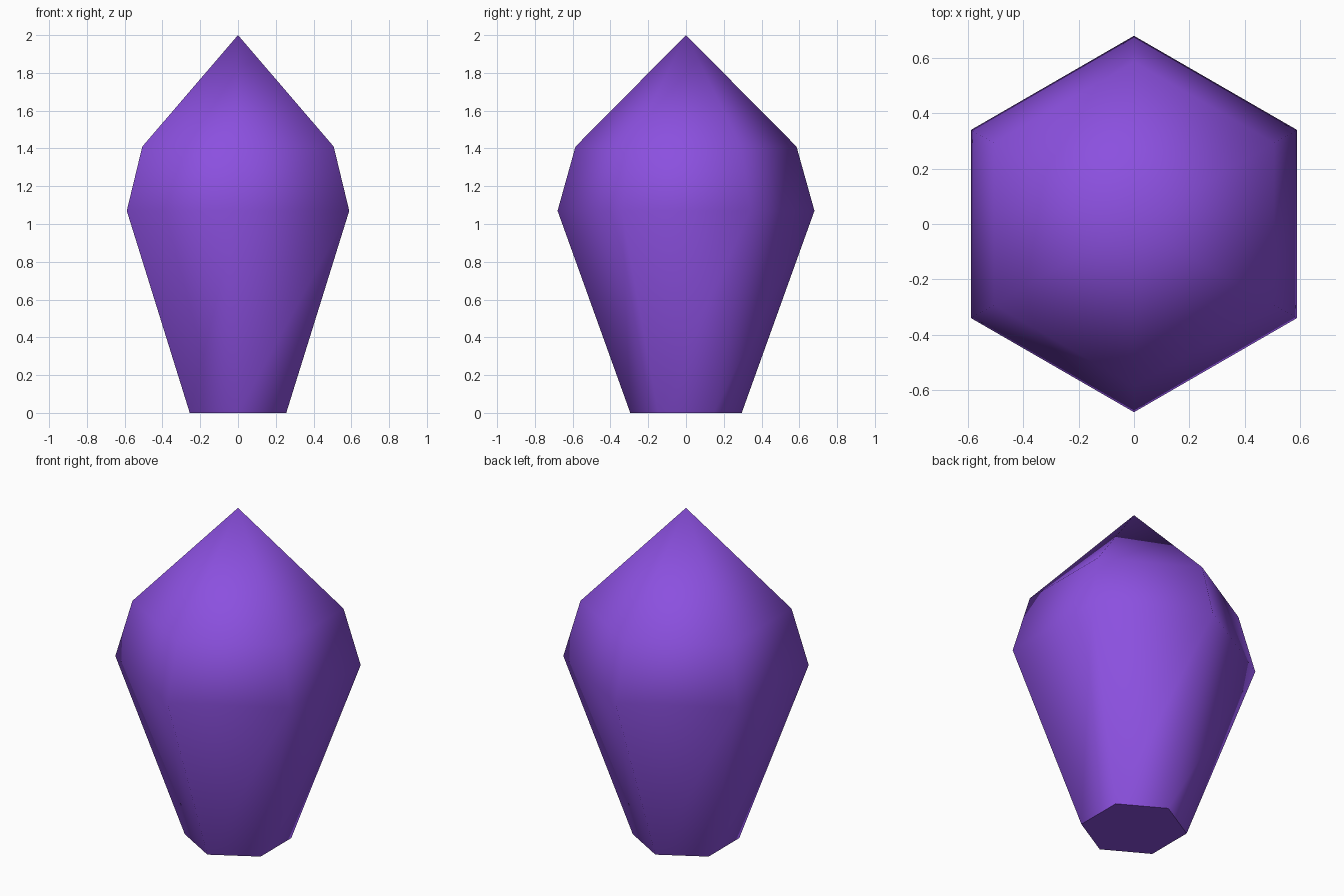
import bpy, bmesh, math

if "Cube" in bpy.data.objects:
    bpy.data.objects.remove(bpy.data.objects["Cube"])

SIDES = 6
# (radius, height) of each hexagonal ring, from the base upward
RINGS = [(0.295, 0.0), (0.68, 1.07), (0.585, 1.41)]
TIP = (0, 0, 2.0)

purple = bpy.data.materials.new("crystal purple")
purple.diffuse_color = (0.26, 0.08, 0.74, 1)
purple.use_nodes = True
purple.node_tree.nodes["Principled BSDF"].inputs["Base Color"].default_value = purple.diffuse_color

bm = bmesh.new()


def ring(radius, z):
    """Hexagon with corners on the y axis and flat sides facing +-x."""
    angles = [math.radians(30 + 360 * i / SIDES) for i in range(SIDES)]
    return [bm.verts.new((radius * math.cos(a), radius * math.sin(a), z)) for a in angles]


rings = [ring(r, z) for r, z in RINGS]
tip = bm.verts.new(TIP)

# Flat base
base = bm.faces.new(rings[0][::-1])

# Flared body and shoulder, then the pointed cap
for i in range(SIDES):
    j = (i + 1) % SIDES
    for low, high in zip(rings, rings[1:]):
        bm.faces.new((low[i], low[j], high[j], high[i]))
    bm.faces.new((rings[-1][i], rings[-1][j], tip))

# Smooth shading everywhere, with a hard edge around the base
for face in bm.faces:
    face.smooth = face is not base
for edge in base.edges:
    edge.smooth = False

mesh = bpy.data.meshes.new("crystal")
bm.to_mesh(mesh)
bm.free()
mesh.materials.append(purple)
crystal = bpy.data.objects.new("crystal", mesh)
bpy.context.collection.objects.link(crystal)
